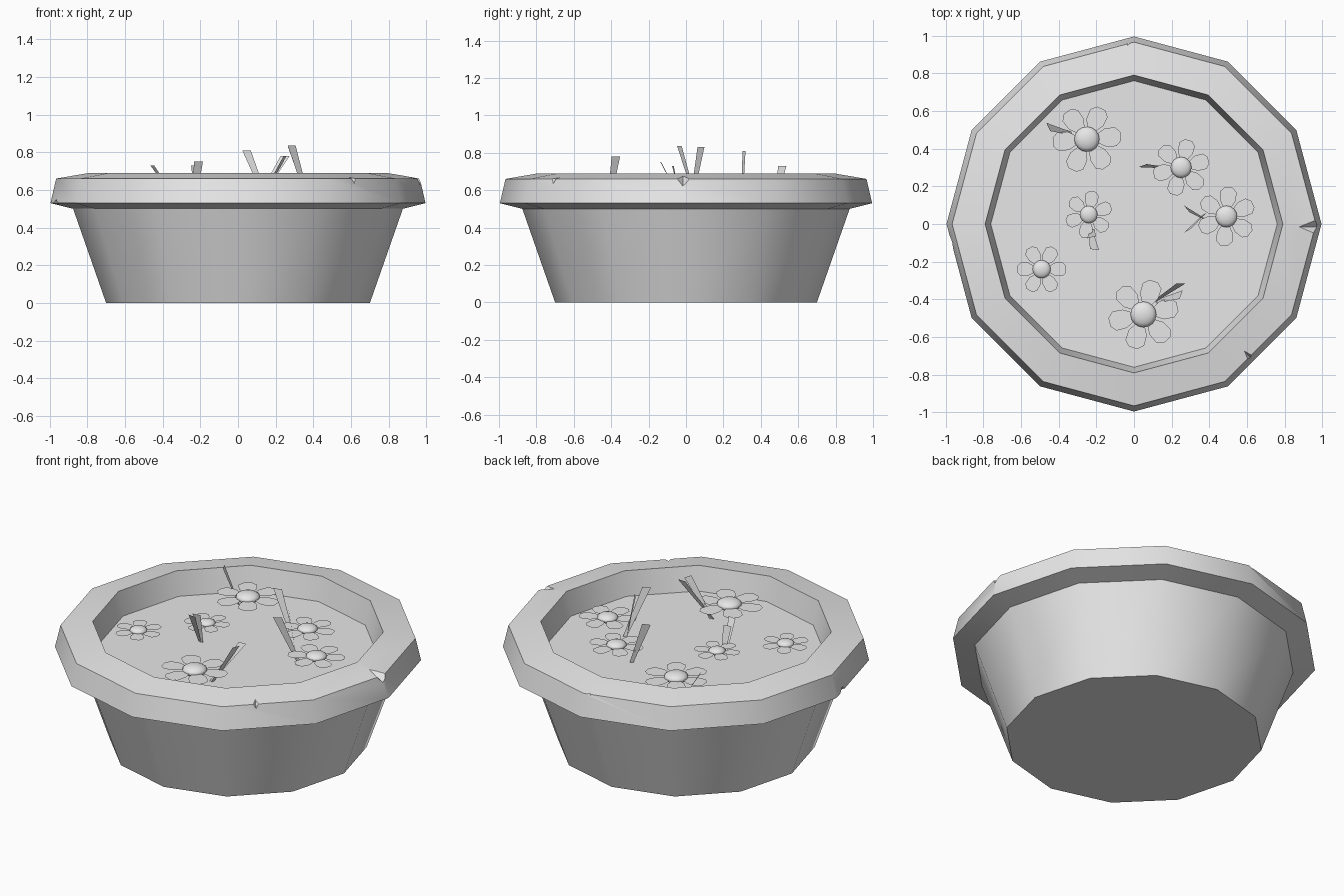
import bpy, bmesh, math
from mathutils import Vector, Matrix

cube = bpy.data.objects.get("Cube")
if cube:
    bpy.data.objects.remove(cube, do_unlink=True)

stone = bpy.data.materials.new("plain_grey")
stone.use_nodes = True
GREY = (0.8, 0.8, 0.8, 1)
stone.diffuse_color = GREY
stone.node_tree.nodes["Principled BSDF"].inputs["Base Color"].default_value = GREY


def finish(bm, name):
    mesh = bpy.data.meshes.new(name)
    bm.to_mesh(mesh)
    bm.free()
    mesh.materials.append(stone)
    obj = bpy.data.objects.new(name, mesh)
    bpy.context.collection.objects.link(obj)
    return obj


def select(obj):
    bpy.ops.object.select_all(action='DESELECT')
    obj.select_set(True)
    bpy.context.view_layer.objects.active = obj


def smooth(obj, degrees):
    select(obj)
    bpy.ops.object.shade_smooth_by_angle(angle=math.radians(degrees))


def lathe(profile, name, sides=12):
    """Turn a profile of (radius, height) into a capped solid."""
    bm = bmesh.new()
    rings = []
    for r, z in profile:
        turn = [2 * math.pi * i / sides for i in range(sides)]
        rings.append([bm.verts.new((r * math.cos(a), r * math.sin(a), z)) for a in turn])
    for low, high in zip(rings, rings[1:]):
        for i in range(sides):
            j = (i + 1) % sides
            bm.faces.new((low[i], low[j], high[j], high[i]))
    bm.faces.new(rings[0][::-1])
    bm.faces.new(rings[-1])
    bmesh.ops.recalc_face_normals(bm, faces=bm.faces)
    return finish(bm, name)


# Pot with flared wall and heavy rim
pot = lathe([(0.70, 0), (0.875, 0.5), (0.995, 0.53), (0.965, 0.66),
             (0.79, 0.69), (0.755, 0.52)], "pot")


def chip(angle, inner, half, depth, under=False):
    """Cut a V-shaped chip out of the rim edge."""
    bm = bmesh.new()
    points = [(inner, 0, 0.69), (1.0, half, 0.67), (1.0, -half, 0.67),
              (0.99, 0, 0.66 - depth), (1.05, 0, 0.8), (1.08, 0, 0.64)]
    spin = Matrix.Rotation(math.radians(angle), 3, 'Z')
    for x, y, z in points:
        bm.verts.new(spin @ Vector((x, y, 1.19 - z if under else z)))
    bmesh.ops.convex_hull(bm, input=bm.verts)
    bmesh.ops.recalc_face_normals(bm, faces=bm.faces)
    cutter = finish(bm, "chip_cutter")
    cutter.hide_render = True
    mod = pot.modifiers.new("chip", 'BOOLEAN')
    mod.operation, mod.solver, mod.object = 'DIFFERENCE', 'EXACT', cutter
    select(pot)
    bpy.ops.object.modifier_apply(modifier=mod.name)
    bpy.data.objects.remove(cutter, do_unlink=True)


# Chips along the rim
chip(92, 0.92, 0.09, 0.04)
chip(-1, 0.85, 0.07, 0.05)
chip(232, 0.90, 0.15, 0.03)
chip(311, 0.86, 0.05, 0.06)
chip(186, 0.93, 0.09, 0.05, under=True)
smooth(pot, 35)

# Soil surface
lathe([(0.755, 0.53), (0.76, 0.55)], "soil")

FLOWER_Z = 0.63


def flower(x, y, size, turn):
    # Six angular petals
    half = [(0.25, 0.1), (0.55, 0.27), (0.85, 0.28), (1.0, 0.13)]
    outline = [(r, -w) for r, w in half] + [(r, w) for r, w in reversed(half)]
    bm = bmesh.new()
    for k in range(6):
        spin = Matrix.Rotation(math.radians(turn + 60 * k), 3, 'Z')
        bm.faces.new([bm.verts.new(spin @ Vector((r, w, 0)) * size) for r, w in outline])
    finish(bm, "flower_petals").location = (x, y, FLOWER_Z)
    # Domed middle
    bm = bmesh.new()
    bmesh.ops.create_uvsphere(bm, u_segments=16, v_segments=8, radius=size * 0.37)
    bmesh.ops.scale(bm, vec=(1, 1, 0.45), verts=bm.verts)
    middle = finish(bm, "flower_middle")
    middle.location = (x, y, FLOWER_Z)
    smooth(middle, 60)


for x, y, size, turn in [(-0.25, 0.45, 0.18, 5), (0.25, 0.3, 0.15, 15),
                         (0.49, 0.04, 0.155, 25), (-0.24, 0.05, 0.125, 20),
                         (-0.49, -0.24, 0.13, 0), (0.05, -0.48, 0.185, 13)]:
    flower(x, y, size, turn)


def leaf(base, tip, turn):
    """Flat blade, narrow at the soil and wide at the tip."""
    a = math.radians(turn)
    side = Vector((math.cos(a), math.sin(a), 0))
    base, tip = Vector((*base, 0.55)), Vector(tip)
    bm = bmesh.new()
    corners = (base - side * 0.01, base + side * 0.01, tip + side * 0.024, tip - side * 0.024)
    bm.faces.new([bm.verts.new(c) for c in corners])
    finish(bm, "leaf_blade")


for base, tip, turn in [((-0.33, 0.48), (-0.455, 0.515, 0.73), -65),
                        ((0.15, 0.3), (0.045, 0.31, 0.81), 20),
                        ((0.37, 0.03), (0.28, 0.08, 0.83), -50),
                        ((0.37, 0.05), (0.285, -0.035, 0.835), 30),
                        ((0.11, -0.41), (0.25, -0.315, 0.78), 0),
                        ((0.12, -0.41), (0.25, -0.375, 0.78), 70),
                        ((-0.22, -0.03), (-0.225, -0.07, 0.73), 10),
                        ((-0.23, -0.03), (-0.21, -0.135, 0.75), -5)]:
    leaf(base, tip, turn)
